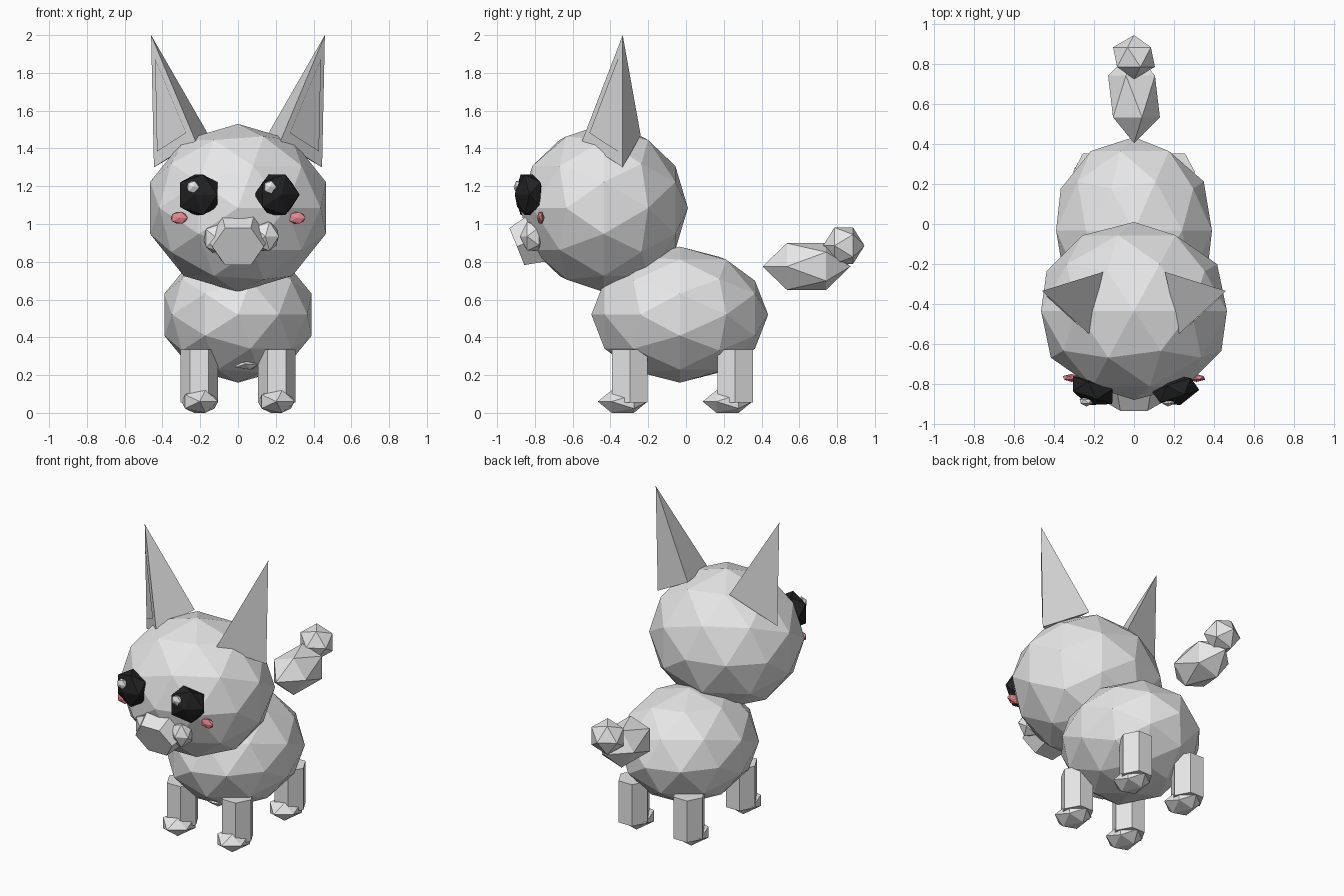
import bpy, bmesh, math
from mathutils import Matrix, Vector

if "Cube" in bpy.data.objects:
    bpy.data.objects.remove(bpy.data.objects["Cube"])


def material(name, rgb):
    m = bpy.data.materials.new(name)
    m.diffuse_color = (*rgb, 1.0)
    m.use_nodes = True
    m.node_tree.nodes["Principled BSDF"].inputs["Base Color"].default_value = m.diffuse_color
    return m


GREY = material("light grey", (0.8, 0.8, 0.8))
BLACK = material("black", (0.015, 0.015, 0.015))
PINK = material("pink", (0.8, 0.25, 0.28))


def finish(name, bm, mat):
    bmesh.ops.recalc_face_normals(bm, faces=bm.faces)
    mesh = bpy.data.meshes.new(name)
    bm.to_mesh(mesh)
    bm.free()
    mesh.materials.append(mat)
    ob = bpy.data.objects.new(name, mesh)
    bpy.context.collection.objects.link(ob)
    return ob


def ball(name, centre, radii, mat=GREY, detail=1, turn=0.0):
    """Faceted ball with its poles pointing forward and back."""
    bm = bmesh.new()
    place = (Matrix.Translation(centre) @ Matrix.Rotation(turn, 4, 'Z')
             @ Matrix.Diagonal((*radii, 1)) @ Matrix.Rotation(math.pi / 2, 4, 'X'))
    bmesh.ops.create_icosphere(bm, subdivisions=detail, radius=1, matrix=place)
    return finish(name, bm, mat)


def prism(name, place, r1, r2, depth):
    """Six-sided tapered prism."""
    bm = bmesh.new()
    bmesh.ops.create_cone(bm, cap_ends=True, segments=6, radius1=r1, radius2=r2,
                          depth=depth, matrix=place)
    return finish(name, bm, GREY)


def tetra(name, points):
    bm = bmesh.new()
    v = [bm.verts.new(p) for p in points]
    for a, b, c in ((0, 1, 2), (0, 1, 3), (1, 2, 3), (2, 0, 3)):
        bm.faces.new((v[a], v[b], v[c]))
    return finish(name, bm, GREY)


# Main volumes
ball("body", (0, -0.033, 0.52), (0.41, 0.468, 0.36), detail=2)
ball("head", (0, -0.435, 1.085), (0.489, 0.445, 0.445), detail=2)
ball("belly_tuft", (0.045, -0.28, 0.26), (0.075, 0.06, 0.035))

# Floating tail
ball("tail", (0, 0.638, 0.775), (0.145, 0.233, 0.145))
ball("tail_tip", (0, 0.835, 0.885), (0.117, 0.11, 0.113))

# Snout: tapered prism tilted downward, with a small pad on each side
tilt = math.radians(90 + 22)
snout = (Matrix.Translation((0, -0.835, 0.905)) @ Matrix.Rotation(tilt, 4, 'X')
         @ Matrix.Diagonal((1.12, 1, 1, 1)) @ Matrix.Rotation(math.pi / 6, 4, 'Z'))
prism("snout", snout, 0.155, 0.122, 0.13)
ball("snout_pad_right", (0.145, -0.81, 0.935), (0.08, 0.07, 0.09))
ball("snout_pad_left", (-0.112, -0.81, 0.925), (0.08, 0.07, 0.09))

for side, s in (("left", -1), ("right", 1)):
    # Face details
    ball("eye_" + side, (s * 0.207, -0.832, 1.155), (0.128, 0.078, 0.125), BLACK,
         turn=s * math.radians(18))
    ball("eye_glint_" + side, (s * 0.204 - 0.035, -0.888, 1.195), (0.037, 0.025, 0.037))
    ball("cheek_" + side, (s * 0.312, -0.77, 1.033), (0.05, 0.02, 0.036), PINK)

    # Pointed three-sided ear with a slim inner fold on its front face
    inner = Vector((s * 0.155, -0.24, 1.47))
    front = Vector((s * 0.225, -0.55, 1.44))
    outer = Vector((s * 0.445, -0.335, 1.30))
    tip = Vector((s * 0.46, -0.335, 2.0))
    tetra("ear_" + side, (inner, front, outer, tip))
    mid = (front + outer + tip) / 3
    out = (outer - front).cross(tip - front).normalized() * 0.006
    if out.y > 0:
        out = -out
    fold = [mid + (p - mid) * 0.7 + out for p in (front, outer, tip)]
    tetra("ear_fold_" + side, fold + [mid - out])

    # Legs and feet
    for end, y, foot_y in (("front", -0.297, -0.335), ("back", 0.26, 0.22)):
        place = (Matrix.Translation((s * 0.205, y, 0.195))
                 @ Matrix.Diagonal((1, 1.08, 1, 1)) @ Matrix.Rotation(math.pi / 2, 4, 'Z'))
        # vertices face sideways
        place = place @ Matrix.Rotation(math.pi, 4, 'Z')
        prism(f"{end}_leg_{side}", place, 0.1, 0.1, 0.28)
        ball(f"{end}_foot_{side}", (s * 0.203, foot_y, 0.06), (0.108, 0.132, 0.07))
